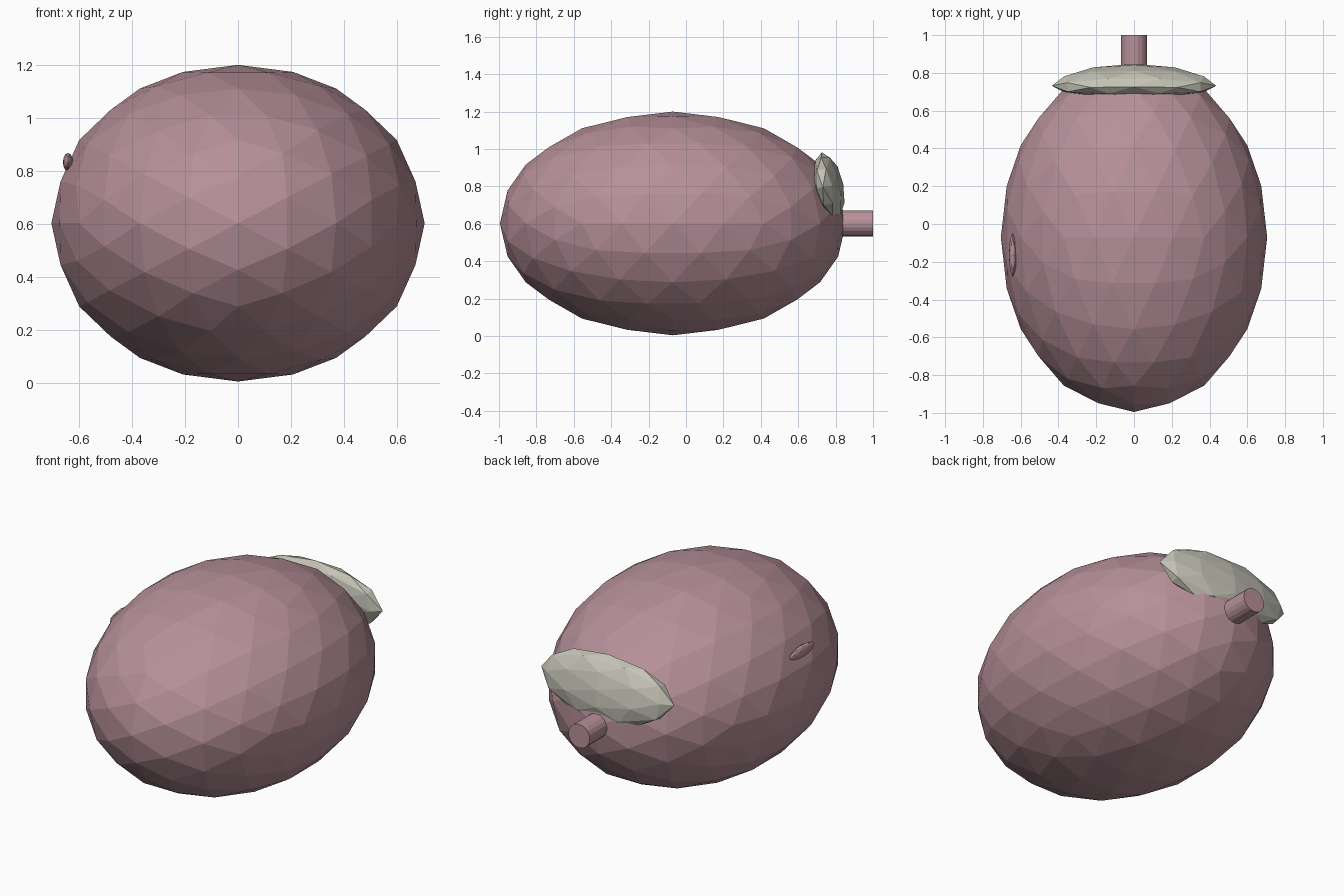
import bpy, bmesh, math
from mathutils import Matrix, Vector

if "Cube" in bpy.data.objects:
    bpy.data.objects.remove(bpy.data.objects["Cube"])


def material(name, rgb):
    m = bpy.data.materials.new(name)
    m.diffuse_color = (*rgb, 1.0)
    m.use_nodes = True
    m.node_tree.nodes["Principled BSDF"].inputs["Base Color"].default_value = m.diffuse_color
    return m


pink = material("dusty_pink", (0.47, 0.28, 0.32))
grey = material("pale_grey_green", (0.56, 0.55, 0.47))


def finish(bm, name, mat):
    bmesh.ops.recalc_face_normals(bm, faces=bm.faces)
    me = bpy.data.meshes.new(name)
    bm.to_mesh(me)
    bm.free()
    me.materials.append(mat)
    ob = bpy.data.objects.new(name, me)
    bpy.context.collection.objects.link(ob)
    return ob


def ellipsoid(name, mat, centre, radii, level, tilt=0.0, bend=0.0):
    """Flat-faced icosphere turned so its edge midpoints sit on the axes."""
    bm = bmesh.new()
    bmesh.ops.create_icosphere(bm, subdivisions=level, radius=1.0)
    align = Matrix.Rotation(-math.radians(31.7175), 4, 'Y')
    scale = Matrix.Diagonal((*radii, 1.0))
    lean = Matrix.Rotation(tilt, 4, 'X')
    bm.transform(Matrix.Translation(Vector(centre)) @ lean @ scale @ align)
    for v in bm.verts:
        v.co.y -= bend * v.co.x ** 2
    return finish(bm, name, mat)


# Fruit-shaped body
ellipsoid("body", pink, (0, -0.07, 0.602), (0.705, 0.925, 0.598), 3)

# Flat cap draped over the rear end
ellipsoid("cap", grey, (0, 0.762, 0.797), (0.435, 0.08, 0.188), 2,
          tilt=math.radians(11), bend=0.16)

# Small blemish on the left side
ellipsoid("side_bump", pink, (-0.642, -0.165, 0.832), (0.02, 0.115, 0.035), 2)

# Stem at the back
bm = bmesh.new()
bmesh.ops.create_cone(bm, cap_ends=True, segments=20, radius1=0.07, radius2=0.07,
                      depth=0.3,
                      matrix=Matrix.Translation((0, 0.85, 0.602))
                      @ Matrix.Rotation(math.pi / 2, 4, 'X'))
finish(bm, "stem", pink)
